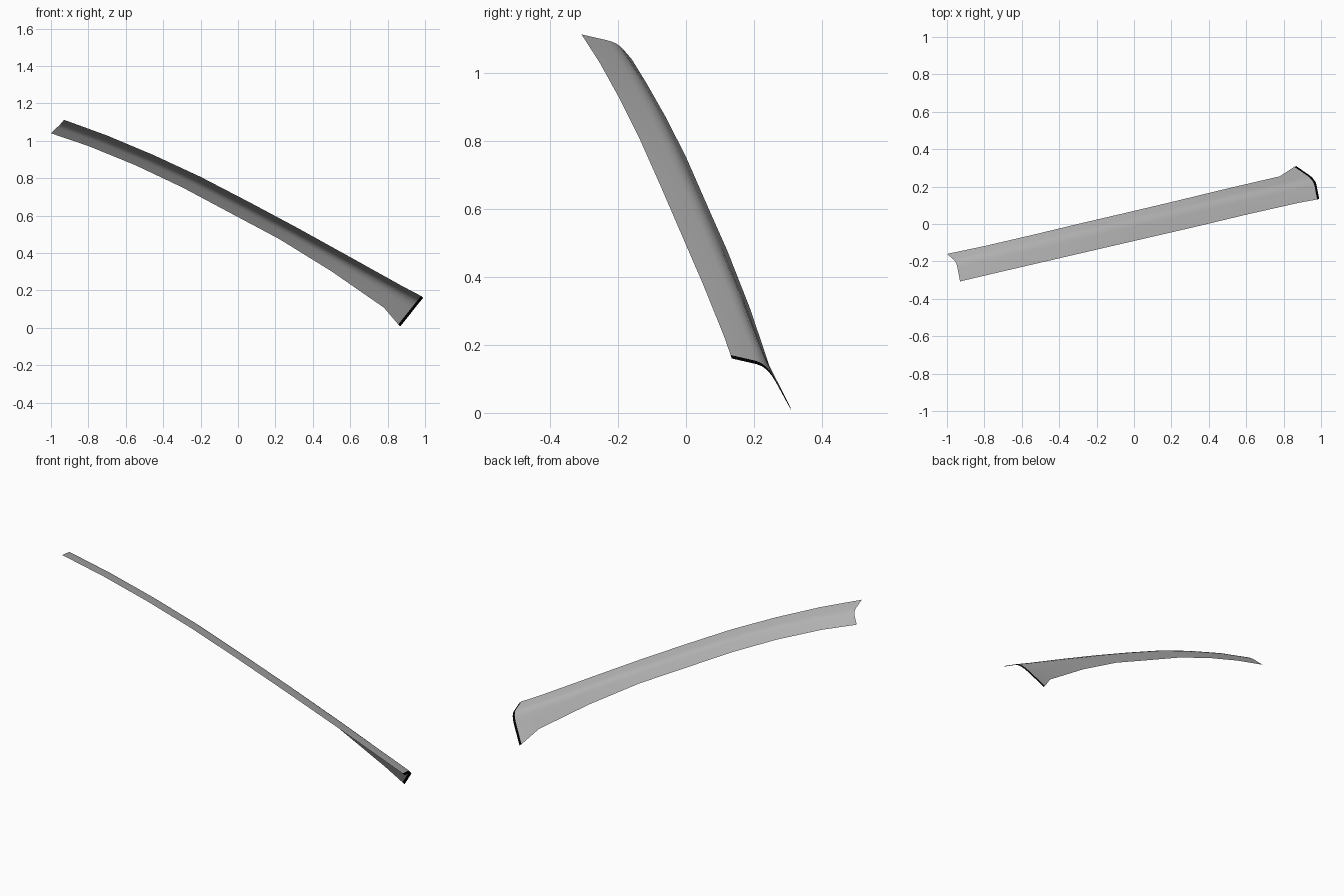
import bpy
from mathutils import Vector

if "Cube" in bpy.data.objects:
    bpy.data.objects.remove(bpy.data.objects["Cube"])

# Upper front rail and lower back rail of the strip, station by station
upper = [(-.93, -.307, 1.112), (-.70, -.253, 1.028), (-.45, -.195, .923),
         (-.20, -.137, .807), (.06, -.077, .672), (.32, -.017, .533),
         (.60, .050, .378), (.88, .113, .222), (.99, .134, .160)]
lower = [(-1.0, -.16, 1.04), (-.80, -.118, .972), (-.55, -.06, .87),
         (-.30, 0, .752), (-.03, .063, .608), (.22, .122, .475),
         (.50, .19, .302), (.78, .255, .108), (.868, .309, .008)]


def section(a, b):
    """Bent cross-section: flat top flange, rounded corner, falling side."""
    a, b = Vector(a), Vector(b)
    k = a + Vector((-.02, .105, -.024))
    s, e = k.lerp(a, .3), k.lerp(b, .35)
    arc = [s.lerp(k, t).lerp(k.lerp(e, t), t) for t in (0, .25, .5, .75, 1)]
    return [a] + arc + [b]


def material(name, value):
    mat = bpy.data.materials.new(name)
    mat.diffuse_color = (value, value, value, 1)
    mat.use_nodes = True
    mat.node_tree.nodes["Principled BSDF"].inputs["Base Color"].default_value = mat.diffuse_color
    return mat


def loft(name, rows, mat):
    """Smooth sheet through rows of points."""
    n = len(rows[0])
    faces = [(i * n + j, (i + 1) * n + j, (i + 1) * n + j + 1, i * n + j + 1)
             for i in range(len(rows) - 1) for j in range(n - 1)]
    mesh = bpy.data.meshes.new(name)
    mesh.from_pydata([p for r in rows for p in r], [], faces)
    mesh.update()
    mesh.materials.append(mat)
    obj = bpy.data.objects.new(name, mesh)
    bpy.context.collection.objects.link(obj)
    bpy.ops.object.select_all(action='DESELECT')
    bpy.context.view_layer.objects.active = obj
    obj.select_set(True)
    bpy.ops.object.shade_smooth_by_angle(angle=.7)


rows = [section(a, b) for a, b in zip(upper, lower)]
end = rows[-1]
rows[-1] = [p - Vector((.011, .003, -.010)) for p in end]

# Curved grey trim strip
loft("trim_strip", rows, material("grey_trim", .48))

# Narrow black lip closing off the low end
loft("end_lip", [rows[-1], end], material("black_lip", .0))
